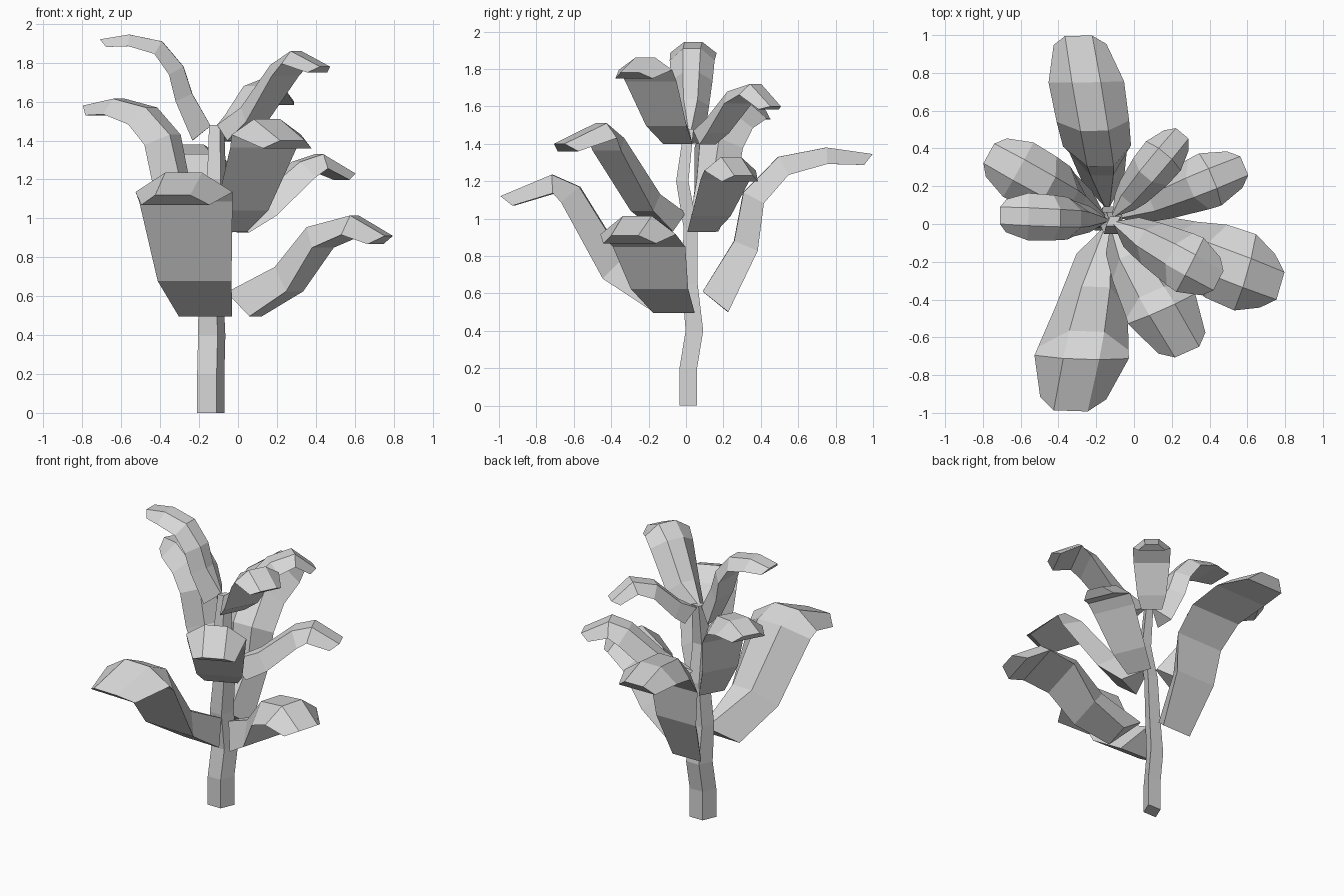
import bpy, bmesh, math
from mathutils import Vector

default_cube = bpy.data.objects.get("Cube")
if default_cube:
    bpy.data.objects.remove(default_cube, do_unlink=True)

GREY = (.68, .68, .68, 1)
grey = bpy.data.materials.new("pale_grey")
grey.use_nodes = True
grey.diffuse_color = GREY
grey.node_tree.nodes["Principled BSDF"].inputs["Base Color"].default_value = GREY


def loft(name, rings):
    """Join matching rings of points into one closed, flat-shaded object."""
    bm = bmesh.new()
    loops = [[bm.verts.new(point) for point in ring] for ring in rings]
    for lower, upper in zip(loops, loops[1:]):
        count = len(lower)
        for i in range(count):
            j = (i + 1) % count
            bm.faces.new((lower[i], lower[j], upper[j], upper[i]))
    bm.faces.new(loops[0])
    bm.faces.new(loops[-1])
    bmesh.ops.recalc_face_normals(bm, faces=bm.faces)
    mesh = bpy.data.meshes.new(name)
    bm.to_mesh(mesh)
    bm.free()
    mesh.materials.append(grey)
    obj = bpy.data.objects.new(name, mesh)
    bpy.context.collection.objects.link(obj)


# Stem: a slightly bent, tapering stalk with a skewed four-sided section
STEM_SECTION = ((.03, -.047), (.07, .047), (-.03, .047), (-.07, -.047))


def stem_ring(x, y, z, size):
    return [(x + dx * size, y + dy * size, z) for dx, dy in STEM_SECTION]


stem_path = [
    (-.14, .012, 0, 1), (-.14, .012, .2, 1), (-.135, .045, .4, 1),
    (-.14, .02, .65, .9), (-.12, .025, .95, .8), (-.11, -.02, 1.2, .7),
    (-.11, .015, 1.48, .55),
]
loft("stem", [stem_ring(*station) for station in stem_path])

# Leaves: a spine along the raised top, with a wider flat underside below it.
# Each section holds underside width, top width and thickness.
LEAF_ROOT = Vector((-.13, .02, 0))
SECTIONS = [(.55, .06, .2), (.76, .3, .155), (.9, .35, .14),
            (.96, .37, .125), (1, .38, .1), (.7, .36, .085)]


def heading(degrees):
    angle = math.radians(degrees)
    return Vector((math.cos(angle), math.sin(angle), 0))


def leaf(name, direction, facing, half_width, thickness, spine):
    outward = heading(direction)
    side = heading(facing + 90)
    up = Vector((0, 0, 1))
    # Short spines leave out the third section
    sections = SECTIONS[:2] + SECTIONS[2 - len(spine):]
    last = len(spine) - 1
    rings = []
    for i, (reach, height) in enumerate(spine):
        bottom_width, top_width, depth = sections[i]
        before = Vector(spine[max(i - 1, 0)])
        after = Vector(spine[min(i + 1, last)])
        along = (after - before).normalized()
        drop = Vector((along.y, -along.x))
        if i == 0:
            # The first section leans out from the stem
            drop = Vector((.78, -.62))
        elif i == last:
            # The tip is undercut
            drop = (drop - along * .6).normalized()
        drop *= depth * thickness
        top = LEAF_ROOT + outward * reach + up * height
        bottom = top + outward * drop.x + up * drop.y
        wide = side * half_width * bottom_width
        narrow = side * half_width * top_width
        rings.append((bottom - wide, bottom + wide, top + narrow, top - narrow))
    loft(name, rings)


# Lower tier
leaf("lower_front_leaf", -101.5, -92, .25, 1,
     [(.03, .62), (.36, .79), (.6, 1.17), (.75, 1.235), (1.03, 1.12)])
leaf("lower_left_leaf", -21, -16, .21, 1,
     [(.08, .62), (.36, .75), (.54, .955), (.78, 1.015), (.97, .91)])
leaf("lower_back_leaf", 99.5, 91, .2, .88,
     [(.07, .61), (.24, .88), (.29, 1.14), (.48, 1.33), (.74, 1.38), (.99, 1.345)])

# Middle tier
leaf("middle_front_leaf", -59.5, -66, .195, .8,
     [(.03, 1.03), (.21, 1.13), (.44, 1.43), (.55, 1.51), (.81, 1.40)])
leaf("middle_left_leaf", 22, 23, .15, .75,
     [(.05, 1.02), (.24, 1.11), (.46, 1.29), (.59, 1.33), (.77, 1.23)])
leaf("middle_right_leaf", 151, 151, .165, .8,
     [(.03, 1.03), (.165, 1.2), (.22, 1.43), (.36, 1.57), (.55, 1.615), (.73, 1.58)])

# Upper tier
leaf("upper_right_leaf", 177.5, 179, .125, .6,
     [(.01, 1.475), (.105, 1.64), (.15, 1.78), (.26, 1.91), (.43, 1.945), (.58, 1.92)])
leaf("upper_left_leaf", -29, -27, .16, .65,
     [(.03, 1.48), (.19, 1.57), (.37, 1.79), (.49, 1.86), (.66, 1.78)])
leaf("upper_back_leaf", 50, 50, .12, .6,
     [(.03, 1.47), (.14, 1.53), (.3, 1.68), (.46, 1.72), (.6, 1.6)])
